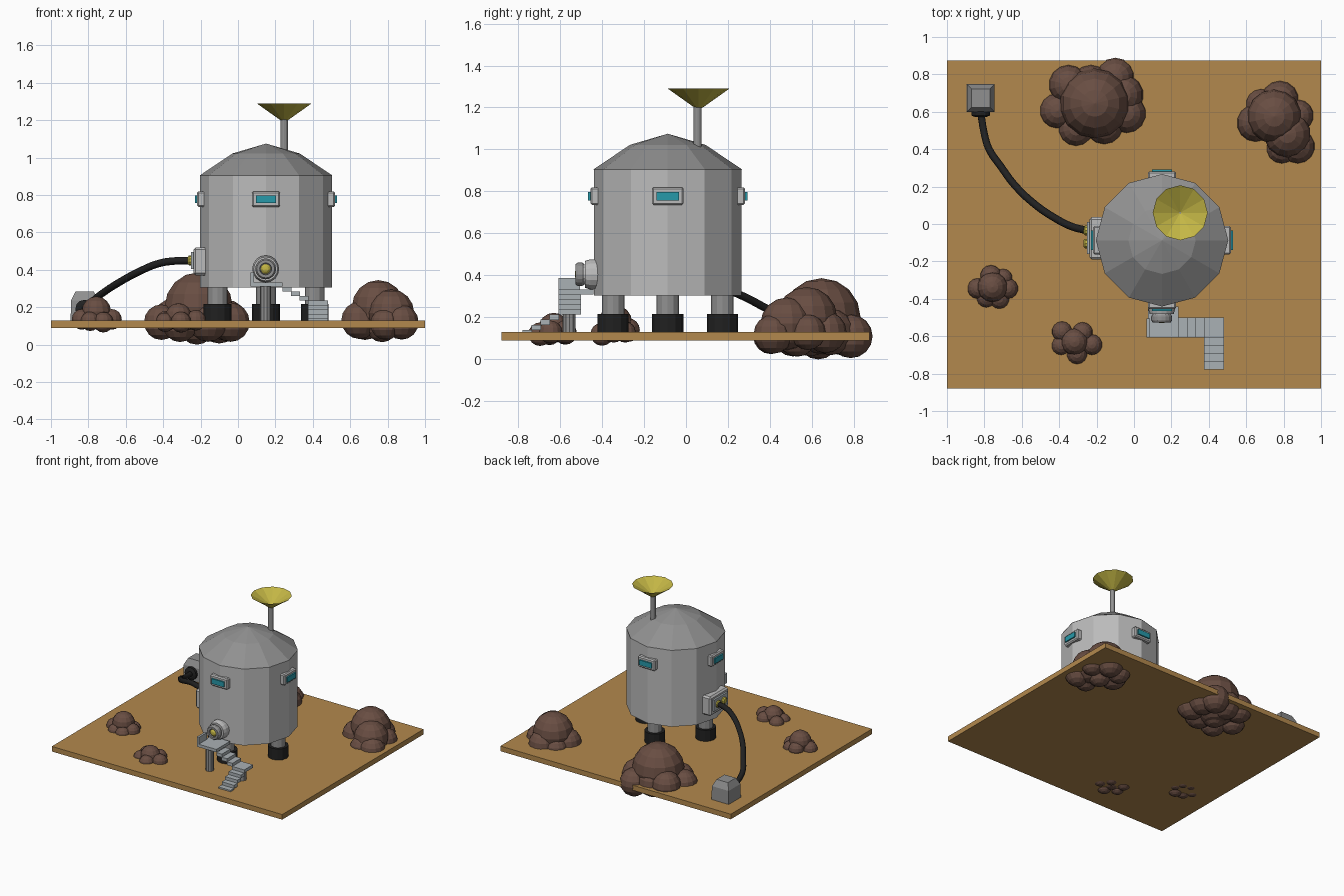
import bpy, bmesh
from math import pi, sin, cos
from mathutils import Matrix, Vector

if "Cube" in bpy.data.objects:
    bpy.data.objects.remove(bpy.data.objects["Cube"])


def material(name, r, g, b):
    m = bpy.data.materials.new(name)
    m.diffuse_color = (r, g, b, 1)
    m.use_nodes = True
    m.node_tree.nodes["Principled BSDF"].inputs["Base Color"].default_value = m.diffuse_color
    return m


SOIL = material("soil", 0.45, 0.25, 0.075)
ROCK = material("rock", 0.14, 0.075, 0.055)
BLACK = material("rubber", 0.015, 0.015, 0.015)
GLASS = material("glass", 0.02, 0.32, 0.4)
GOLD = material("gold", 0.55, 0.47, 0.06)
DARK = material("dark_metal", 0.28, 0.28, 0.28)
METAL = material("light_metal", 0.5, 0.5, 0.5)
STAIR = material("stair_metal", 0.4, 0.44, 0.46)

CX, CY = 0.15, -0.087   # tank axis
TOP = 0.13              # ground level


def finish(name, bm, mat):
    bmesh.ops.recalc_face_normals(bm, faces=bm.faces)
    me = bpy.data.meshes.new(name)
    bm.to_mesh(me)
    bm.free()
    me.materials.append(mat)
    ob = bpy.data.objects.new(name, me)
    bpy.context.collection.objects.link(ob)
    return ob


def box(name, lo, hi, mat, bevel=0):
    bm = bmesh.new()
    lo, hi = Vector(lo), Vector(hi)
    bmesh.ops.create_cube(bm, size=1)
    bmesh.ops.scale(bm, vec=hi - lo, verts=bm.verts)
    bmesh.ops.translate(bm, vec=(lo + hi) / 2, verts=bm.verts)
    if bevel:
        bmesh.ops.bevel(bm, geom=bm.edges[:], offset=bevel, segments=1, affect='EDGES')
    return finish(name, bm, mat)


def lathe(name, profile, sides, loc, mat, rot=None):
    """Revolve (radius, height) points around z; caps open ends."""
    bm = bmesh.new()
    rings = []
    for r, z in profile:
        n = sides if r > 0 else 1
        rings.append([bm.verts.new((r * cos(2 * pi * i / sides), r * sin(2 * pi * i / sides), z))
                      for i in range(n)])
    for a, b in zip(rings, rings[1:]):
        for i in range(sides):
            j = (i + 1) % sides
            quad = [a[i % len(a)], a[j % len(a)], b[j % len(b)], b[i % len(b)]]
            bm.faces.new(list(dict.fromkeys(quad)))
    for ring in (rings[0], rings[-1]):
        if len(ring) > 1:
            bm.faces.new(ring)
    if rot:
        bmesh.ops.transform(bm, matrix=rot, verts=bm.verts)
    bmesh.ops.translate(bm, vec=loc, verts=bm.verts)
    return finish(name, bm, mat)


def rock(name, lobes):
    bm = bmesh.new()
    for x, y, z, r in lobes:
        bmesh.ops.create_uvsphere(bm, u_segments=14, v_segments=8, radius=r,
                                  matrix=Matrix.Translation((x, y, z)))
    return finish(name, bm, ROCK)


def turn_about_tank(ob, angle):
    c = Vector((CX, CY, 0))
    ob.data.transform(Matrix.Translation(c) @ Matrix.Rotation(angle, 4, 'Z') @ Matrix.Translation(-c))


# Ground slab
box("ground", (-1, -0.88, 0.09), (1, 0.873, TOP), SOIL)

# Tank body and domed roof
lathe("tank_body", [(0.352, 0.305), (0.352, 0.905)], 12, (CX, CY, 0), METAL)
lathe("tank_roof", [(0.354, 0.905), (0.18, 1.022), (0, 1.075)], 12, (CX, CY, 0), DARK)

# Antenna
lathe("antenna_mast", [(0.019, 1.0), (0.019, 1.21)], 12, (0.247, 0.055, 0), DARK)
lathe("antenna_dish", [(0, 1.195), (0.02, 1.2), (0.147, 1.29), (0, 1.207)], 12, (0.247, 0.06, 0), GOLD)

# Four windows and four legs, one on each side
for k, side in enumerate(("right", "back", "left", "front")):
    frame = box(side + "_window_frame", (CX + 0.31, CY - 0.075, 0.735), (CX + 0.368, CY + 0.075, 0.82), METAL, 0.008)
    pane = box(side + "_window_pane", (CX + 0.33, CY - 0.053, 0.757), (CX + 0.379, CY + 0.053, 0.797), GLASS)
    for ob in (frame, pane):
        turn_about_tank(ob, k * pi / 2)
    p = (CX + 0.26 * cos(k * pi / 2), CY + 0.26 * sin(k * pi / 2), 0)
    lathe(side + "_leg", [(0.053, 0.2), (0.053, 0.32)], 12, p, DARK)
    lathe(side + "_leg_foot", [(0.074, TOP - 0.01), (0.074, 0.217)], 12, p, BLACK)

# Round entrance hatch, facing the front
face_front = Matrix.Rotation(pi / 2, 4, 'X')
hatch = (0.148, 0, 0.405)
lathe("hatch_collar", [(0.072, 0.38), (0.072, 0.455), (0.064, 0.482), (0.048, 0.482), (0.048, 0.495)],
      16, hatch, METAL, face_front)
lathe("hatch_ring", [(0.05, 0.485), (0.056, 0.495), (0.056, 0.515), (0.048, 0.527), (0.032, 0.527), (0.03, 0.51)],
      16, hatch, DARK, face_front)
lathe("hatch_porthole", [(0.027, 0.5), (0.027, 0.518), (0.015, 0.528), (0, 0.53)], 12, hatch, GOLD, face_front)

# Stairs: platform, upper flight, landing, lower flight
box("stair_platform", (0.075, -0.608, 0.31), (0.238, -0.44, 0.333), STAIR)
box("stair_platform_lip", (0.068, -0.608, 0.31), (0.085, -0.505, 0.387), STAIR)
for i in range(3):
    x, z = 0.238 + 0.0455 * i, 0.309 - 0.024 * i
    box(f"upper_step_{i + 1}", (x, -0.608, z - 0.026), (x + 0.048, -0.5, z), STAIR)
box("stair_landing", (0.374, -0.608, 0.213), (0.48, -0.5, 0.237), STAIR)
for i in range(4):
    y, z = -0.608 - 0.0425 * i, 0.213 - 0.024 * i
    box(f"lower_step_{i + 1}", (0.374, y - 0.0425, z - 0.026), (0.48, y + 0.002, z), STAIR)
lathe("platform_post", [(0.03, TOP - 0.01), (0.03, 0.32)], 10, (0.147, -0.56, 0), DARK)
lathe("landing_post", [(0.03, TOP - 0.01), (0.03, 0.22)], 10, (0.427, -0.555, 0), DARK)

# Junction box on the left of the tank
box("junction_box", (-0.238, -0.19, 0.37), (-0.15, 0.037, 0.52), METAL, 0.012)
box("junction_plate", (-0.252, -0.16, 0.405), (-0.23, 0.01, 0.495), STAIR)
face_left = Matrix.Rotation(-pi / 2, 4, 'Y')
for n, y in (("back", -0.035), ("front", -0.105)):
    lathe(n + "_socket", [(0.027, 0.24), (0.027, 0.262), (0.018, 0.27)], 10, (0, y, 0.45), GOLD, face_left)

# Ground box with sloped top and hose collar
bm = bmesh.new()
levels = []
for z, h in ((TOP - 0.01, 0.075), (0.235, 0.073), (0.285, 0.049)):
    levels.append([bm.verts.new((-0.82 + sx * h, 0.673 + sy * h, z))
                   for sx, sy in ((-1, -1), (1, -1), (1, 1), (-1, 1))])
for a, b in zip(levels, levels[1:]):
    for i in range(4):
        bm.faces.new((a[i], a[(i + 1) % 4], b[(i + 1) % 4], b[i]))
bm.faces.new(levels[0])
bm.faces.new(levels[2])
finish("ground_box", bm, DARK)
lathe("hose_collar", [(0.05, -0.61), (0.05, -0.58), (0.03, -0.572)], 12, (-0.82, 0, 0.19), BLACK, face_front)

# Hose
path = [(-0.25, -0.035, 0.45), (-0.33, -0.015, 0.448), (-0.42, 0.03, 0.435), (-0.53, 0.105, 0.39),
        (-0.64, 0.21, 0.33), (-0.71, 0.305, 0.285), (-0.775, 0.40, 0.235), (-0.80, 0.48, 0.205), (-0.82, 0.60, 0.19)]
cu = bpy.data.curves.new("hose", 'CURVE')
cu.dimensions = '3D'
cu.bevel_depth = 0.02
cu.bevel_resolution = 2
cu.resolution_u = 3
sp = cu.splines.new('BEZIER')
sp.bezier_points.add(len(path) - 1)
for bp, p in zip(sp.bezier_points, path):
    bp.co = p
    bp.handle_left_type = bp.handle_right_type = 'AUTO'
cu.materials.append(BLACK)
bpy.context.collection.objects.link(bpy.data.objects.new("hose", cu))

# Boulders made of merged lobes
rock("back_rock", [(-0.21, 0.645, 0.2, 0.187), (-0.35, 0.745, 0.14, 0.105), (-0.1, 0.785, 0.11, 0.104),
                   (-0.23, 0.74, 0.13, 0.11), (-0.41, 0.605, 0.12, 0.095), (-0.31, 0.51, 0.11, 0.096),
                   (-0.16, 0.53, 0.12, 0.105), (-0.04, 0.59, 0.12, 0.105), (-0.06, 0.69, 0.13, 0.11),
                   (-0.22, 0.63, 0.1, 0.1)])
rock("right_rock", [(0.75, 0.575, 0.2, 0.145), (0.78, 0.665, 0.13, 0.1), (0.65, 0.54, 0.13, 0.1),
                    (0.82, 0.48, 0.17, 0.125), (0.875, 0.415, 0.12, 0.093), (0.79, 0.405, 0.11, 0.085),
                    (0.875, 0.58, 0.13, 0.085), (0.68, 0.64, 0.11, 0.085), (0.77, 0.53, 0.1, 0.087)])
rock("left_rock", [(-0.757, -0.337, 0.178, 0.08), (-0.765, -0.277, 0.14, 0.057), (-0.835, -0.345, 0.135, 0.055),
                   (-0.79, -0.395, 0.125, 0.052), (-0.72, -0.4, 0.12, 0.055), (-0.675, -0.345, 0.135, 0.055),
                   (-0.7, -0.29, 0.13, 0.05)])
rock("front_rock", [(-0.318, -0.63, 0.15, 0.072), (-0.385, -0.575, 0.125, 0.055), (-0.275, -0.58, 0.13, 0.055),
                    (-0.225, -0.645, 0.13, 0.055), (-0.305, -0.695, 0.12, 0.056), (-0.39, -0.65, 0.12, 0.052)])
